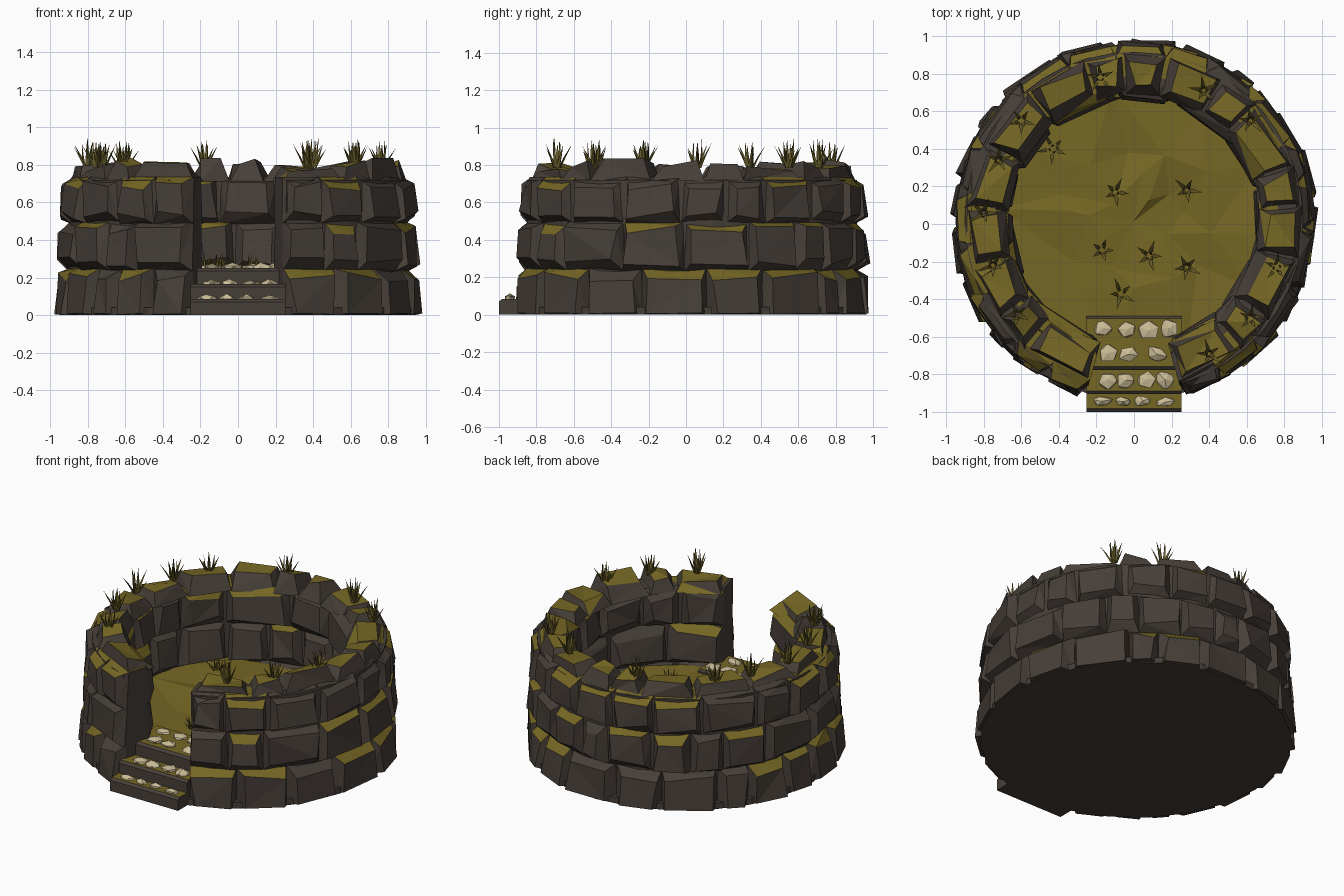
import bpy, bmesh, math, random
from mathutils import Vector, Matrix

random.seed(5)
U = random.uniform
CY = 0.015                     # centre of the ring in y
GAP = math.radians(15.5)       # half angle of the entrance

if "Cube" in bpy.data.objects:
    bpy.data.objects.remove(bpy.data.objects["Cube"])


def material(name, rgb):
    m = bpy.data.materials.new(name)
    m.use_nodes = True
    m.diffuse_color = (*rgb, 1)
    m.node_tree.nodes["Principled BSDF"].inputs["Base Color"].default_value = (*rgb, 1)
    return m


STONE = material("dark stone", (0.062, 0.049, 0.040))
MOSS = material("olive moss", (0.18, 0.135, 0.018))
GRASS = material("olive grass", (0.14, 0.112, 0.022))
PALE = material("pale pebble", (0.60, 0.51, 0.31))


def finish(bm, name, *mats):
    bm.normal_update()
    me = bpy.data.meshes.new(name)
    bm.to_mesh(me)
    bm.free()
    for m in mats:
        me.materials.append(m)
    ob = bpy.data.objects.new(name, me)
    bpy.context.collection.objects.link(ob)
    return ob


def polar(a, r, z):
    """Angle is measured from the front of the ring."""
    return Vector((r * math.sin(a), CY - r * math.cos(a), z))


def loft(bm, loops):
    """Closed solid through equal loops of points."""
    rings = [[bm.verts.new(p) for p in loop] for loop in loops]
    n = len(rings[0])
    faces = [bm.faces.new(rings[0][::-1]), bm.faces.new(rings[-1])]
    for lo, hi in zip(rings, rings[1:]):
        for i in range(n):
            j = (i + 1) % n
            faces.append(bm.faces.new((lo[i], lo[j], hi[j], hi[i])))
    bmesh.ops.recalc_face_normals(bm, faces=faces)
    tris = bmesh.ops.triangulate(bm, faces=faces)["faces"]
    for f in tris:
        f.normal_update()
    return tris


def split_angles(n):
    """Uneven division of the wall between the entrance sides."""
    w = [U(0.65, 1.35) for _ in range(n)]
    a, out = GAP, [GAP]
    for x in w:
        a += x / sum(w) * (math.tau - 2 * GAP)
        out.append(a)
    return out


def wall_stone(bm, a0, a1, z0, z1, r_back, r_face, moss_chance):
    """Block with a rough, deeply bevelled face pointing in or out."""
    out = 1 if r_face > r_back else -1
    loops = []
    for r, inset in ((r_back, 0), (r_face - 0.065 * out, 0), (r_face, 1)):
        loop = []
        for sa, sz in ((0, 0), (1, 0), (1, 1), (0, 1)):
            da = U(0.02, 0.06) * inset / r_face
            dz = U(0.02, 0.075) * inset
            if z0 == 0 and not sz:
                dz *= 0.15
            a = a1 - da if sa else a0 + da
            z = z1 - dz if sz else z0 + dz
            lean = -0.015 * sz * out
            rough = U(-0.016, 0.008) * out if r != r_back else 0
            loop.append(polar(a, r + lean + rough, z))
        loops.append(loop)
    mossy = random.random() < moss_chance
    for f in loft(bm, loops):
        f.material_index = int(mossy and f.normal.z > 0.4)


# Three courses, each with an outer and an inner ring of stones
COURSES = (("lower", 0.0, 0.25, 0.978), ("middle", 0.235, 0.5, 0.968),
           ("upper", 0.485, 0.735, 0.956))
for name, z0, z1, r in COURSES:
    for side, count, face, moss in (("outer", 19, r, 0.6), ("inner", 13, 0.65, 0.5)):
        bm = bmesh.new()
        cuts = split_angles(count)
        for a0, a1 in zip(cuts, cuts[1:]):
            wall_stone(bm, a0, a1, z0, z1, 0.79, face, moss)
        finish(bm, f"{name}_{side}_stones", STONE, MOSS)

# Tapered cap stones with mossy tops
bm = bmesh.new()
cuts = split_angles(17)
for a0, a1 in zip(cuts, cuts[1:]):
    top = U(0.775, 0.82)
    base, crown = [], []
    for sa, sr in ((0, 0), (1, 0), (1, 1), (0, 1)):
        da = U(0.025, 0.08)
        r = 0.895 if sr else 0.685
        dr = U(0.02, 0.06) * (-1 if sr else 1)
        base.append(polar(a1 if sa else a0, r + U(-0.02, 0.01), 0.71))
        crown.append(polar(a1 - da if sa else a0 + da, r + dr, top + U(-0.03, 0.025)))
    for f in loft(bm, (base, crown)):
        f.material_index = int(f.normal.z > 0.66)
finish(bm, "cap_stones", STONE, MOSS)

# Solid core behind the joints
bm = bmesh.new()
STEPS = 40
loops = []
for i in range(STEPS + 1):
    a = GAP + 0.02 + i / STEPS * (math.tau - 2 * GAP - 0.04)
    loops.append([polar(a, r, z) for r, z in ((0.71, 0), (0.9, 0), (0.9, 0.72), (0.71, 0.72))])
loft(bm, loops)
finish(bm, "wall_core", STONE)

# Flat underside
bm = bmesh.new()
SIDES = 24
loft(bm, [[polar(i / SIDES * math.tau, 0.95, z) for i in range(SIDES)] for z in (0, 0.04)])
finish(bm, "base_disc", STONE)

# Uneven mossy floor
bm = bmesh.new()
centre = bm.verts.new(polar(0, 0, 0.225))
rings = []
for r in (0.2, 0.42, 0.72):
    ring = []
    for i in range(12):
        wob = 0 if r > 0.7 else 0.07
        a = (i + U(-0.35, 0.35)) / 12 * math.tau
        ring.append(bm.verts.new(polar(a, r + U(-wob, wob), 0.225 + U(-0.028, 0.028))))
    rings.append(ring)
for i in range(12):
    j = (i + 1) % 12
    bm.faces.new((centre, rings[0][i], rings[0][j]))
    for lo, hi in zip(rings, rings[1:]):
        bm.faces.new((lo[i], hi[i], hi[j], lo[j]))
bmesh.ops.triangulate(bm, faces=bm.faces[:])
bmesh.ops.recalc_face_normals(bm, faces=bm.faces[:])
if sum(f.normal.z for f in bm.faces) < 0:
    bmesh.ops.reverse_faces(bm, faces=bm.faces[:])
finish(bm, "mossy_floor", MOSS)

# Entrance steps, each with a bevelled front edge and mossy tread
for n, (front, back, z) in enumerate(((-1.0, -0.86, 0.085), (-0.905, -0.74, 0.165),
                                      (-0.775, -0.49, 0.25))):
    bm = bmesh.new()
    profile = ((front, 0), (back, 0), (back, z - 0.012), (back - 0.012, z),
               (front + 0.018, z), (front, z - 0.014))
    for f in loft(bm, [[Vector((x, y, h)) for y, h in profile] for x in (-0.253, 0.253)]):
        f.material_index = int(f.normal.z > 0.9)
    finish(bm, f"step_{n + 1}", STONE, MOSS)

# Pale angular pebbles set into the treads
bm = bmesh.new()
ROWS = ((-0.945, 0.085, 0.028, (-0.17, -0.06, 0.045, 0.165)),
        (-0.83, 0.165, 0.048, (-0.14, -0.045, 0.065, 0.165)),
        (-0.69, 0.25, 0.048, (-0.14, -0.03, 0.12)),
        (-0.56, 0.25, 0.048, (-0.165, -0.035, 0.08, 0.185)))
for y, z, depth, places in ROWS:
    for x in places:
        shape = Matrix.LocRotScale(Vector((x, y + U(-0.005, 0.005), z)), None,
                                   Vector((U(0.05, 0.06), depth, 0.025)))
        turn = Matrix.Rotation(U(0, 6), 4, "Z")
        for v in bmesh.ops.create_icosphere(bm, subdivisions=1, radius=1,
                                            matrix=turn)["verts"]:
            v.co = shape @ (v.co * U(0.75, 1.22))
finish(bm, "step_pebbles", PALE)


# Grass tufts made of pointed three-sided blades
def blade(bm, root, lean, height, turn):
    side = Vector((math.cos(turn), math.sin(turn), 0))
    across = Vector((-side.y, side.x, 0))
    foot = root + side * 0.01
    mid = foot + side * lean * 0.4 + Vector((0, 0, height * 0.5))
    tip = bm.verts.new(root + side * lean + Vector((0, 0, height)))
    tri = [[bm.verts.new(p + across * w), bm.verts.new(p - across * w),
            bm.verts.new(p + side * w)] for p, w in ((foot, 0.012), (mid, 0.008))]
    faces = []
    for i in range(3):
        j = (i + 1) % 3
        faces.append(bm.faces.new((tri[0][i], tri[0][j], tri[1][j], tri[1][i])))
        faces.append(bm.faces.new((tri[1][i], tri[1][j], tip)))
    bmesh.ops.recalc_face_normals(bm, faces=faces)


def tufts(name, spots, z, size):
    bm = bmesh.new()
    for x, y in spots:
        root = Vector((x, y, z))
        start, scale = U(0, 6), size * U(0.85, 1.12)
        for i in range(5):
            blade(bm, root, U(0.055, 0.09), scale * U(0.65, 0.9), start + i * math.tau / 5)
        for i in range(4):
            blade(bm, root, U(0.015, 0.035), scale * U(0.85, 1.1), start + 0.6 + i * 1.6)
    finish(bm, name, GRASS)


tufts("wall_grass", ((-0.18, 0.78), (0.37, 0.71), (-0.6, 0.55), (0.62, 0.55), (-0.72, 0.34),
                     (-0.8, 0.06), (-0.75, -0.22), (-0.62, -0.48), (0.4, -0.69),
                     (0.62, -0.5), (0.76, -0.23)), 0.785, 0.145)
tufts("floor_grass", ((-0.43, 0.4), (-0.1, 0.17), (0.28, 0.18), (-0.17, -0.14),
                      (0.08, -0.17), (0.28, -0.23), (-0.07, -0.37)), 0.215, 0.115)
